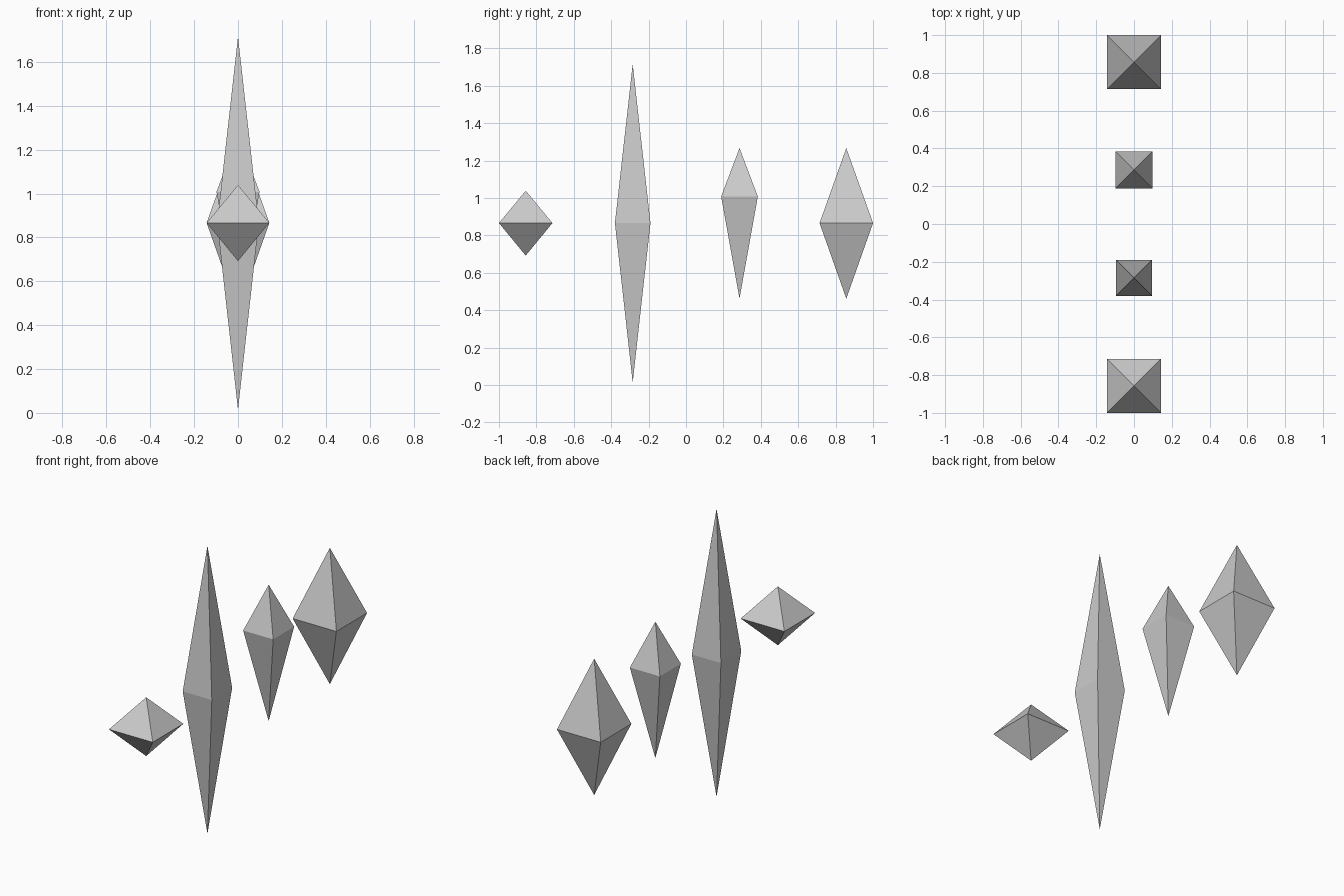
import bpy, bmesh

if "Cube" in bpy.data.objects:
    bpy.data.objects.remove(bpy.data.objects["Cube"])


def crystal(name, y, half, bottom, middle, top):
    """Four-sided double pyramid with a square girdle aligned to the axes."""
    bm = bmesh.new()
    girdle = [bm.verts.new((sx * half, y + sy * half, middle))
              for sx, sy in ((-1, -1), (1, -1), (1, 1), (-1, 1))]
    upper = bm.verts.new((0, y, top))
    lower = bm.verts.new((0, y, bottom))
    for i in range(4):
        a, b = girdle[i], girdle[(i + 1) % 4]
        bm.faces.new((a, b, upper))
        bm.faces.new((b, a, lower))
    mesh = bpy.data.meshes.new(name)
    bm.to_mesh(mesh)
    bm.free()
    obj = bpy.data.objects.new(name, mesh)
    bpy.context.collection.objects.link(obj)


# Row of four gems, front to back: y, half width, bottom, girdle, top
crystal("squat_crystal", -0.857, 0.143, 0.692, 0.866, 1.039)
crystal("tall_crystal", -0.285, 0.095, 0.015, 0.866, 1.715)
crystal("kite_crystal", 0.286, 0.098, 0.462, 1.008, 1.267)
crystal("wide_crystal", 0.857, 0.143, 0.462, 0.866, 1.267)
